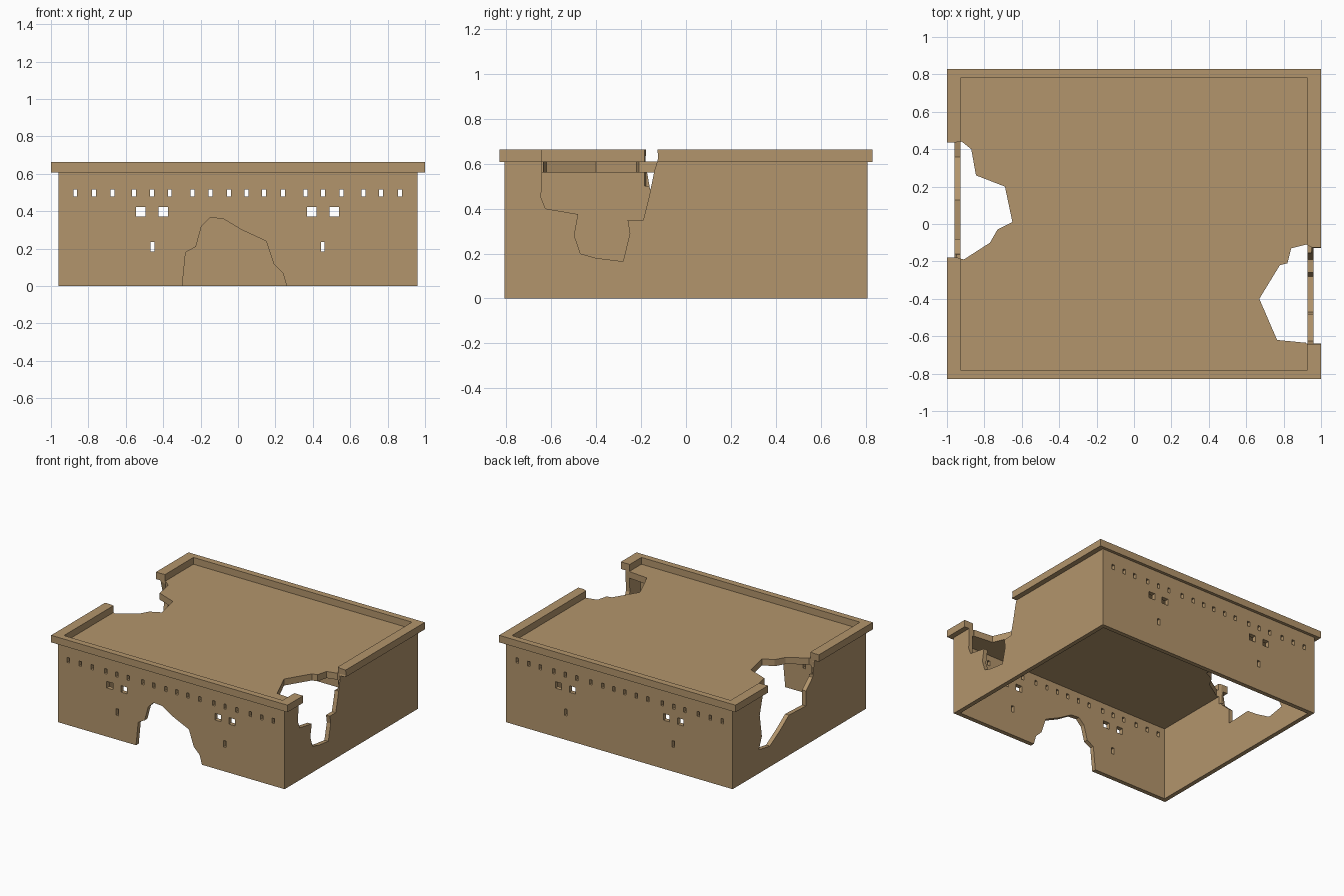
import bpy, bmesh
from mathutils import Vector

if "Cube" in bpy.data.objects:
    bpy.data.objects.remove(bpy.data.objects["Cube"])


def add_box(bm, lo, hi):
    vs = bmesh.ops.create_cube(bm, size=1)["verts"]
    for v in vs:
        v.co = Vector([lo[i] if v.co[i] < 0 else hi[i] for i in range(3)])


def add_prism(bm, pts, vec):
    face = bm.faces.new([bm.verts.new(p) for p in pts])
    ext = bmesh.ops.extrude_face_region(bm, geom=[face], use_keep_orig=True)["geom"]
    for v in ext:
        if isinstance(v, bmesh.types.BMVert):
            v.co += Vector(vec)


def finish(bm, name):
    bmesh.ops.recalc_face_normals(bm, faces=bm.faces)
    me = bpy.data.meshes.new(name)
    bm.to_mesh(me)
    bm.free()
    ob = bpy.data.objects.new(name, me)
    bpy.context.collection.objects.link(ob)
    return ob


def box(name, lo, hi):
    bm = bmesh.new()
    add_box(bm, lo, hi)
    return finish(bm, name)


def prism(name, pts, vec):
    bm = bmesh.new()
    add_prism(bm, pts, vec)
    return finish(bm, name)


def combine(target, other, op="DIFFERENCE"):
    other.hide_render = True
    m = target.modifiers.new(other.name, "BOOLEAN")
    m.operation, m.object, m.solver = op, other, "EXACT"
    bpy.context.view_layer.objects.active = target
    bpy.ops.object.modifier_apply(modifier=m.name)
    bpy.data.objects.remove(other)


# Walls and overhanging parapet
fort = box("ruined_fort", (-.96, -.807, 0), (.96, .807, .63))
combine(fort, box("parapet", (-1, -.83, .608), (1, .83, .662)), "UNION")

# Open interior and sunken flat roof
combine(fort, box("interior", (-.927, -.774, -.1), (.927, .774, .56)))
combine(fort, box("roof_recess", (-.925, -.782, .61), (.925, .782, .8)))

# Windows cut through both the front and back walls
bm = bmesh.new()
windows = [(x, .497, .021, .038) for x in
           (-.87, -.77, -.67, -.555, -.46, -.365, -.243, -.146, -.048,
            .045, .14, .24, .36, .455, .553, .67, .765, .865)]
windows += [(x, .397, .052, .05) for x in (-.52, -.40, .395, .514)]
windows += [(x, .21, .021, .05) for x in (-.457, .453)]
for x, z, w, h in windows:
    add_box(bm, (x - w / 2, -1, z - h / 2), (x + w / 2, 1, z + h / 2))
combine(fort, finish(bm, "windows"))

# Broken gateway in the front wall
gate = [(-.30, -.05), (-.298, 0), (-.28, .18), (-.225, .21), (-.195, .32), (-.15, .365),
        (-.08, .36), (.02, .30), (.15, .24), (.19, .12), (.24, .07), (.26, 0), (.26, -.05)]
combine(fort, prism("gateway", [(x, -1, z) for x, z in gate], (0, .4, 0)))

# Breach in the right wall
right = [(-.643, .8), (-.64, .6), (-.645, .45), (-.625, .40), (-.48, .375), (-.497, .28),
         (-.47, .20), (-.40, .18), (-.28, .165), (-.25, .29), (-.26, .35), (-.19, .35),
         (-.165, .45), (-.14, .57), (-.125, .62), (-.13, .8)]
combine(fort, prism("right_breach", [(.92, y, z) for y, z in right], (.2, 0, 0)))

# Breach in the left wall
left = [(.437, .8), (.437, .6), (.48, .44), (.454, .27), (.49, .18), (.357, .158),
        (.224, .238), (.127, .307), (-.079, .298), (-.079, .413), (-.16, .486),
        (-.18, .6), (-.175, .8)]
combine(fort, prism("left_breach", [(-1.12, y, z) for y, z in left], (.2, 0, 0)))

# Roof collapse beside each breach
roof_right = [(.95, -.125), (.92, -.11), (.84, -.13), (.82, -.21), (.78, -.22),
              (.67, -.40), (.765, -.62), (.92, -.635), (.95, -.638)]
roof_left = [(-.95, .437), (-.92, .44), (-.87, .40), (-.845, .26), (-.69, .20),
             (-.65, .01), (-.73, -.03), (-.77, -.10), (-.91, -.19), (-.95, -.178)]
for name, pts in (("roof_hole_right", roof_right), ("roof_hole_left", roof_left)):
    combine(fort, prism(name, [(x, y, .5) for x, y in pts], (0, 0, .3)))

# Sandstone colour
mat = bpy.data.materials.new("sandstone")
mat.diffuse_color = (.45, .30, .15, 1)
mat.use_nodes = True
mat.node_tree.nodes["Principled BSDF"].inputs["Base Color"].default_value = mat.diffuse_color
fort.data.materials.clear()
fort.data.materials.append(mat)
for p in fort.data.polygons:
    p.material_index = 0
    p.use_smooth = False
